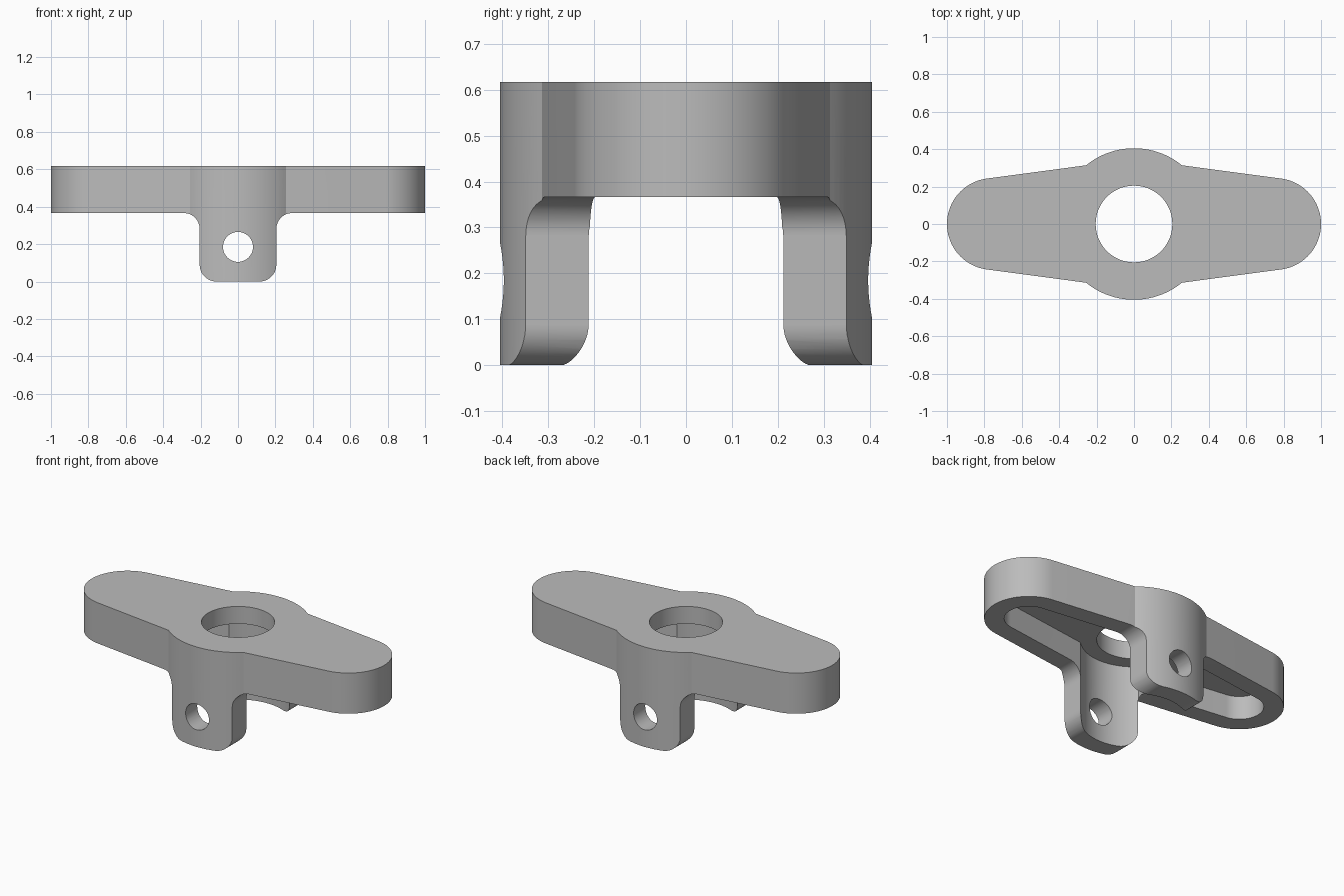
import bpy
import bmesh
from math import asin, acos, atan2, cos, sin, pi, radians
from mathutils import Vector

cube = bpy.data.objects.get("Cube")
if cube:
    bpy.data.objects.remove(cube, do_unlink=True)

# Main dimensions
TOP, FLANGE_BOTTOM, POCKET_TOP = 0.617, 0.366, 0.51
END_X, END_R, MID_R, HUB_R = 0.755, 0.245, 0.345, 0.405
WALL = 0.11
LUG_HALF, CORNER, FILLET = 0.205, 0.09, 0.085
BORE_R, PIN_R, PIN_Z = 0.205, 0.08, 0.185

grey = bpy.data.materials.new("Grey")
grey.use_nodes = True
colour = (0.5, 0.5, 0.5, 1)
grey.diffuse_color = colour
grey.node_tree.nodes["Principled BSDF"].inputs["Base Color"].default_value = colour


def arc(cx, cy, r, start, end, steps):
    return [(cx + r * cos(start + (end - start) * i / steps),
             cy + r * sin(start + (end - start) * i / steps)) for i in range(steps + 1)]


def prism(name, points, low, high, upright=False):
    """Extrude a closed profile along z, or along y when upright."""
    bm = bmesh.new()
    place = (lambda p: (p[0], low, p[1])) if upright else (lambda p: (p[0], p[1], low))
    face = bm.faces.new([bm.verts.new(place(p)) for p in points])
    new = bmesh.ops.extrude_face_region(bm, geom=[face])["geom"]
    step = Vector((0, high - low, 0)) if upright else Vector((0, 0, high - low))
    bmesh.ops.translate(bm, vec=step, verts=[g for g in new if isinstance(g, bmesh.types.BMVert)])
    bmesh.ops.recalc_face_normals(bm, faces=bm.faces)
    mesh = bpy.data.meshes.new(name)
    bm.to_mesh(mesh)
    bm.free()
    mesh.materials.append(grey)
    obj = bpy.data.objects.new(name, mesh)
    bpy.context.collection.objects.link(obj)
    return obj


def arm_outline(inset):
    """Tapered round-ended arms merged with a central hub, inset by a wall."""
    end, mid, hub = END_R - inset, MID_R - inset, HUB_R - inset
    normal = pi / 2 - asin((mid - end) / END_X)
    meet = normal - acos(mid / hub)
    quarter = arc(END_X, 0, end, 0, normal, 24) + arc(0, 0, hub, meet, pi / 2, 16)
    half = quarter + [(-x, y) for x, y in reversed(quarter[:-1])]
    return half + [(x, -y) for x, y in reversed(half[1:-1])]


def combine(target, tool, operation):
    mod = target.modifiers.new(operation.title(), 'BOOLEAN')
    mod.operation, mod.solver, mod.object = operation, 'EXACT', tool
    tool.hide_render = True
    bpy.context.view_layer.objects.active = target
    bpy.ops.object.modifier_apply(modifier=mod.name)
    bpy.data.objects.remove(tool, do_unlink=True)


# Solid body and the hollow underneath
body = prism("bracket_body", arm_outline(0), -0.05, TOP)
combine(body, prism("pocket_cutter", arm_outline(WALL), -0.1, POCKET_TOP), 'DIFFERENCE')

# Front silhouette: flange above, filleted lugs with rounded corners below
side = arc(LUG_HALF - CORNER, CORNER, CORNER, -pi / 2, 0, 12)
side += arc(LUG_HALF + FILLET, FLANGE_BOTTOM - FILLET, FILLET, pi, pi / 2, 12)
side += [(1.1, FLANGE_BOTTOM), (1.1, 0.8)]
profile = side + [(-x, z) for x, z in reversed(side)]
combine(body, prism("silhouette_cutter", profile, -0.6, 0.6, True), 'INTERSECT')

# Central bore and cross pin holes
bore = arc(0, 0, BORE_R, 0, 2 * pi, 64)[:-1]
combine(body, prism("bore_cutter", bore, 0.4, 0.8), 'DIFFERENCE')
pin = arc(0, PIN_Z, PIN_R, 0, 2 * pi, 48)[:-1]
combine(body, prism("pin_cutter", pin, -0.6, 0.6, True), 'DIFFERENCE')

# Smooth curved walls, crisp edges
bpy.ops.object.select_all(action='DESELECT')
body.select_set(True)
bpy.context.view_layer.objects.active = body
bpy.ops.object.shade_smooth_by_angle(angle=radians(28))
